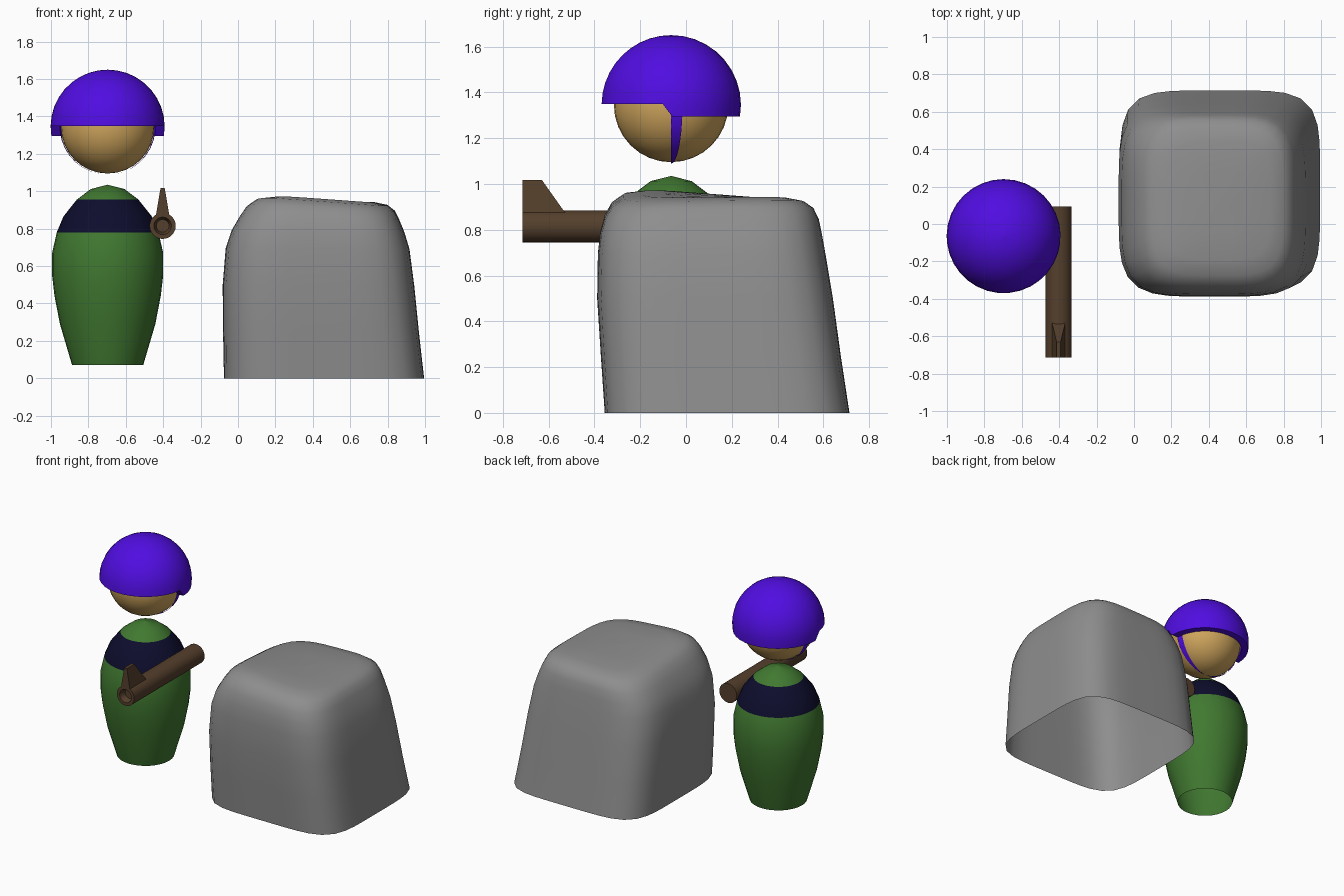
import bpy, bmesh, math
from mathutils import Vector

if "Cube" in bpy.data.objects:
    bpy.data.objects.remove(bpy.data.objects["Cube"])

def material(name, rgb):
    m = bpy.data.materials.new(name)
    m.diffuse_color = (*rgb, 1)
    m.use_nodes = True
    m.node_tree.nodes["Principled BSDF"].inputs["Base Color"].default_value = m.diffuse_color
    return m

GREY = material("stone grey", (0.27, 0.27, 0.27))
GREEN = material("jacket green", (0.052, 0.19, 0.03))
NAVY = material("dark navy", (0.004, 0.004, 0.027))
PURPLE = material("helmet purple", (0.08, 0.004, 0.75))
SKIN = material("tan skin", (0.63, 0.38, 0.11))
BROWN = material("dark brown", (0.09, 0.05, 0.025))

def add_object(name, verts, faces, mats, smooth=35):
    me = bpy.data.meshes.new(name)
    me.from_pydata(verts, [], faces)
    ob = bpy.data.objects.new(name, me)
    bpy.context.collection.objects.link(ob)
    for m in mats:
        me.materials.append(m)
    bm = bmesh.new()
    bm.from_mesh(me)
    bmesh.ops.remove_doubles(bm, verts=bm.verts, dist=1e-5)
    bmesh.ops.recalc_face_normals(bm, faces=bm.faces)
    bm.to_mesh(me)
    bm.free()
    if smooth:
        bpy.ops.object.select_all(action='DESELECT')
        bpy.context.view_layer.objects.active = ob
        ob.select_set(True)
        bpy.ops.object.shade_smooth_by_angle(angle=math.radians(smooth))
    return ob

def loft(rings, closed=True):
    """Quads between equal-length rings of points."""
    n = len(rings[0])
    verts = [p for r in rings for p in r]
    faces = []
    for i in range(len(rings) - 1):
        for j in range(n if closed else n - 1):
            k = (j + 1) % n
            faces.append((i*n + j, i*n + k, (i+1)*n + k, (i+1)*n + j))
    return verts, faces

def circle(c, r, n, axis='z'):
    pts = []
    for i in range(n):
        a = 2 * math.pi * i / n
        u, v = r * math.cos(a), r * math.sin(a)
        pts.append((c[0]+u, c[1]+v, c[2]) if axis == 'z' else (c[0]+u, c[1], c[2]+v))
    return pts

CX, CY = -0.697, -0.065

# Body: open-bottomed lathe with a dark band across the shoulders
profile = [(.19, .07), (.255, .29), (.284, .44), (.297, .55), (.297, .67), (.272, .78),
           (.236, .866), (.165, .955), (.09, 1.012), (.0001, 1.035)]
v, f = loft([circle((CX, CY, z), r, 32) for r, z in profile])
body = add_object("body", v, f, [GREEN, NAVY], 45)
for p in body.data.polygons:
    if .78 < p.center.z < .955:
        p.material_index = 1

# Head
HC = Vector((CX, CY, 1.345))
def ball(r, polar, az):
    return tuple(HC + r * Vector((math.sin(polar)*math.cos(az), math.sin(polar)*math.sin(az), math.cos(polar))))

v, f = loft([[ball(.25, math.pi*(i+.0001)/16.0002, 2*math.pi*j/32) for j in range(32)] for i in range(17)])
add_object("head", v, f, [SKIN])

# Helmet: thick dome whose rim is high over the face and lower behind
az = [math.radians(-173 + 166*i/15) for i in range(16)] + [math.radians(1 + 178*i/16) for i in range(17)]
def rim(a):
    return .005 if math.sin(a) < 0 else -.05

R_OUT, R_IN, N = .305, .257, 10
rings = [[ball(R_OUT, math.acos(rim(a)/R_OUT)*max(i, .001)/N, a) for a in az] for i in range(N+1)]
rings += [[ball(R_IN, math.acos(rim(a)/R_IN)*max(i, .001)/N, a) for a in az] for i in range(N, -1, -1)]
v, f = loft(rings)
add_object("helmet", v, f, [PURPLE])

# Chin strap: a narrow wedge on each side meeting under the chin
for side, start in (("right", 0), ("left", math.pi - math.radians(11.25))):
    rows = [[ball(.256, math.radians(96 + 84*i/8), start + math.radians(11.25)*j/2) for j in range(3)]
            for i in range(9)]
    v, f = loft(rows, closed=False)
    add_object(side + "_chin_strap", v, f, [PURPLE])

# Tube carried on the shoulder, with a hollow front end
TX, TZ = -.403, .815
ends = [(.0001, .093), (.07, .093), (.07, -.715), (.047, -.715), (.034, -.67), (.0001, -.67)]
v, f = loft([circle((TX, y, TZ), r, 24, 'y') for r, y in ends])
add_object("shoulder_tube", v, f, [BROWN])

# Tapered sight fin on top of the tube
v = []
for s in (-1, 1):
    v += [(TX+s*.036, -.715, .87), (TX+s*.036, -.525, .87), (TX+s*.011, -.63, 1.018), (TX+s*.011, -.715, 1.018)]
f = [(0, 1, 2, 3), (4, 5, 6, 7)] + [(i, (i+1) % 4, (i+1) % 4 + 4, i+4) for i in range(4)]
add_object("sight_fin", v, f, [BROWN], 0)

# Boulder: rounded-square rings, open below, uneven top
levels = [  # height, x min, x max, y min, y max
    (0, -.075, .995, -.355, .714), (.25, -.08, .967, -.372, .676), (.5, -.082, .942, -.388, .642),
    (.7, -.066, .917, -.385, .61), (.8, -.035, .89, -.375, .594), (.88, .008, .862, -.355, .58),
    (.94, .045, .838, -.325, .557), (.98, .095, .80, -.275, .515), (1, .18, .73, -.19, .44),
    (1, .33, .58, -.04, .28), (1, .455, .4552, .12, .1202)]

def top_height(x, y):
    u = min(max((x - .1) / .68, 0), 1)
    w = min(max((y + .25) / .75, 0), 1)
    return (.99*(1-u) + .935*u)*(1-w) + (.925*(1-u) + .945*u)*w

def rounded_square(t, x0, x1, y0, y1, n=48):
    e = 2 / (5 - t)
    pts = []
    for i in range(n):
        a = 2 * math.pi * (i + .5) / n
        c, s = math.cos(a), math.sin(a)
        k = (abs(c)**(2/e) + abs(s)**(2/e)) ** (-e/2)
        x = (x0+x1)/2 + k*c*(x1-x0)/2
        y = (y0+y1)/2 + k*s*(y1-y0)/2
        pts.append((x, y, t * (1 - (1 - top_height(x, y)) * t**4)))
    return pts

v, f = loft([rounded_square(*lv) for lv in levels])
add_object("boulder", v, f, [GREY], 60)
